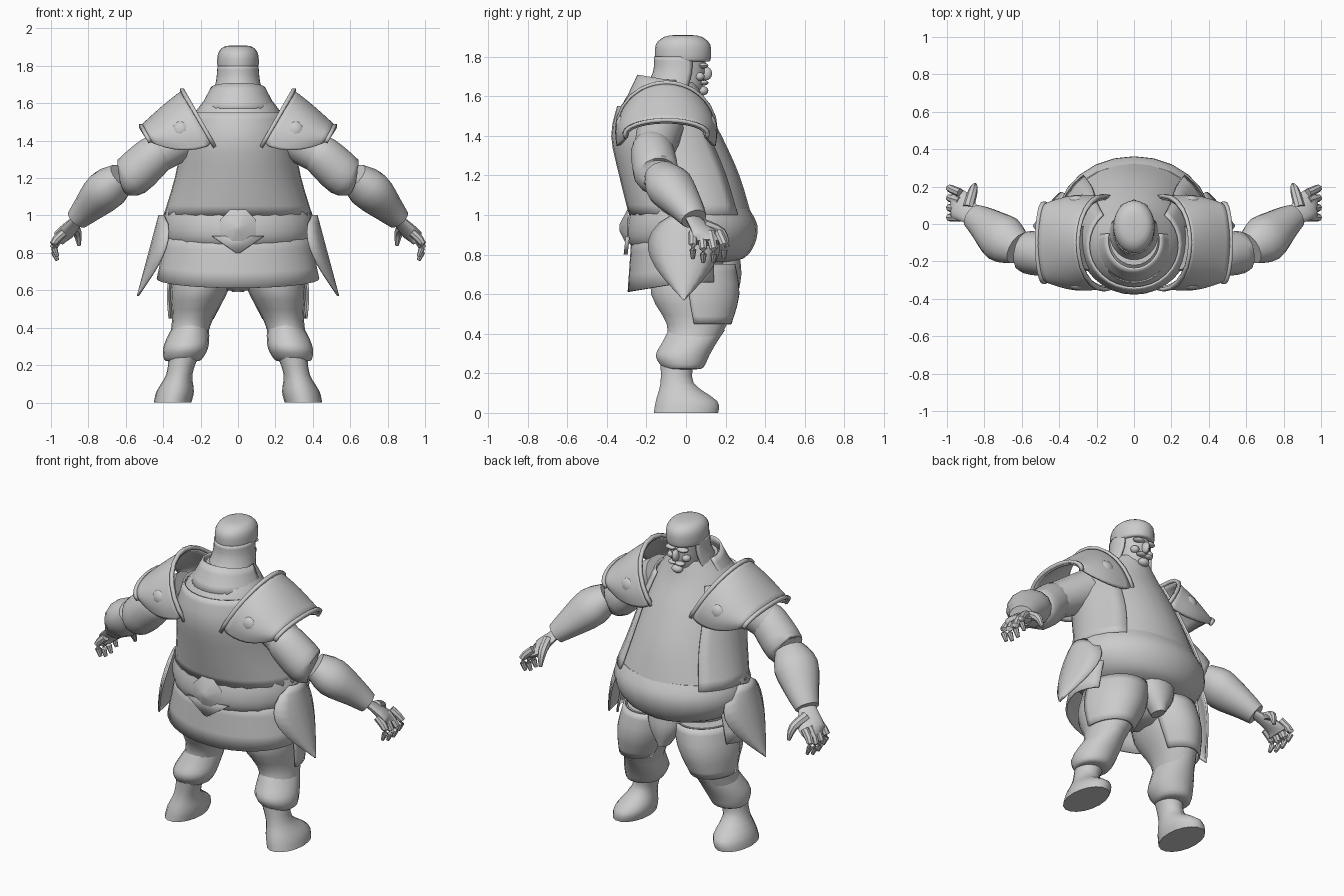
import bpy, bmesh, math
from mathutils import Vector, Matrix

cube = bpy.data.objects.get("Cube")
if cube:
    bpy.data.objects.remove(cube)

grey = bpy.data.materials.new("clay_grey")
grey.use_nodes = True
grey.diffuse_color = (0.6, 0.6, 0.6, 1)
grey.node_tree.nodes["Principled BSDF"].inputs["Base Color"].default_value = grey.diffuse_color
parts = []


def finish(name, bm, mirror=False, thick=0, subdivide=False):
    """Turn a bmesh into a part, with optional smoothing, shell and mirrored twin."""
    bmesh.ops.recalc_face_normals(bm, faces=bm.faces)
    mesh = bpy.data.meshes.new(name)
    bm.to_mesh(mesh)
    bm.free()
    mesh.materials.append(grey)
    part = bpy.data.objects.new(name, mesh)
    bpy.context.collection.objects.link(part)
    if subdivide:
        smoother = part.modifiers.new("Smooth", "SUBSURF")
        smoother.levels = smoother.render_levels = 2
    if thick:
        shell = part.modifiers.new("Shell", "SOLIDIFY")
        shell.thickness, shell.offset = thick, 0
    if mirror:
        part.modifiers.new("Mirror", "MIRROR")
    parts.append(part)


def skin(name, rows, closed=False, **options):
    """Join rows of points into a surface; closed rows get end caps."""
    bm = bmesh.new()
    grid = [[bm.verts.new(point) for point in row] for row in rows]
    for lower, upper in zip(grid, grid[1:]):
        for i in range(0 if closed else 1, len(lower)):
            bm.faces.new((lower[i - 1], lower[i], upper[i], upper[i - 1]))
    if closed:
        bm.faces.new(grid[0])
        bm.faces.new(grid[-1])
    finish(name, bm, **options)


def smooth(keys, steps=3):
    """Catmull-Rom interpolation through a few key tuples."""
    result = []
    padded = [keys[0], *keys, keys[-1]]
    for span in zip(padded, padded[1:], padded[2:], padded[3:]):
        for step in range(steps):
            t = step / steps
            result.append([b + t * (c - a + t * (2 * a - 5 * b + 4 * c - d + t * (3 * (b - c) + d - a))) / 2
                           for a, b, c, d in zip(*span)])
    return result + [keys[-1]]


def loft(name, keys, arc=None, grow=0, centre=lambda z: 0, drop=lambda z, s: 0, sides=24, **options):
    """Stack level ovals given as (height, half width, front y, back y)."""
    start, end = arc or (0, 360)
    angles = [math.radians(start + (end - start) * i / sides) for i in range(sides + 1 if arc else sides)]
    rows = []
    for z, width, front, back in smooth(keys):
        middle, depth = (front + back) / 2, (front - back) / 2 + grow
        rows.append([(centre(z) + (width + grow) * math.cos(a), middle + depth * math.sin(a),
                      z + drop(z, math.sin(a))) for a in angles])
    skin(name, rows, closed=not arc, **options)


def tube(name, keys, flat=1, sides=14):
    """Sweep an oval along a mirrored path of (x, y, z, radius)."""
    path = smooth(keys)
    rows = []
    for i, (x, y, z, radius) in enumerate(path):
        before, after = path[max(i - 1, 0)], path[min(i + 1, len(path) - 1)]
        along = (Vector(after[:3]) - Vector(before[:3])).normalized()
        across = Vector((0, 0, 1)).cross(along).normalized()
        other = along.cross(across) * flat
        angles = [math.tau * k / sides for k in range(sides)]
        rows.append([Vector((x, y, z)) + radius * (across * math.cos(a) + other * math.sin(a)) for a in angles])
    skin(name, rows, closed=True, mirror=True)


def blob(name, centre, size, **options):
    """Small ellipsoid."""
    bm = bmesh.new()
    bmesh.ops.create_uvsphere(bm, u_segments=12, v_segments=8, radius=1,
                              matrix=Matrix.LocRotScale(Vector(centre), None, Vector(size)))
    finish(name, bm, **options)


# Torso and the coat, which stays open over the belly
torso = [(1, .38, .33, -.27), (1.2, .32, .27, -.32), (1.4, .28, .18, -.36), (1.55, .23, .1, -.33), (1.67, .13, .06, -.22)]
loft("torso", torso)
loft("coat", torso[:-1], arc=(133, 407), grow=.012, thick=.012)
loft("coat_collar", [(1.57, .2, .09, -.31), (1.68, .14, .06, -.24)], arc=(165, 375), thick=.012,
     drop=lambda z, s: max(-s, 0) * max(z - 1.6, 0) / 3)

# Belt with the hanging belly, then the skirt and loincloth
loft("belt", [(1.03, .39, .32, -.28), (.95, .41, .36, -.3), (.86, .39, .35, -.29), (.78, .29, .29, -.2), (.75, .1, .15, -.1)])
loft("skirt", [(.9, .38, .28, -.27), (.66, .43, .28, -.29)], arc=(150, 390), thick=.01,
     drop=lambda z, s: min(s, 0) * (.9 - z) / 5)
loft("pelvis", [(.8, .3, .2, -.18), (.68, .22, .2, -.14), (.6, .07, .12, -.06)])
loft("loincloth", [(.8, .12, .27, .1), (.7, .1, .28, .12), (.59, .03, .26, .16)], sides=16)

# Buckle disc on the back with its pointed tab
bm = bmesh.new()
turn = Matrix.Translation((0, -.315, .935)) @ Matrix.Rotation(math.pi / 2, 4, "X") @ Matrix.Rotation(math.pi / 8, 4, "Z")
bmesh.ops.create_cone(bm, cap_ends=True, segments=8, radius1=.105, radius2=.02, depth=.04, matrix=turn)
finish("buckle", bm)
skin("buckle_tab", [[(-.14, -.295, .89), (.14, -.295, .89)], [(-.01, -.305, .8), (.01, -.305, .8)]], thick=.02)

# Leaf-shaped hip plates, curved around a central crest
rows = []
for s in [i / 10 for i in range(11)]:
    half = math.sin(math.pi * (.1 + .9 * s ** .8))
    rows.append([(.42 + .115 * s - .08 * half * t * t, .18 * half * t - .01, 1 - .43 * s)
                 for t in (-1, -.6, -.3, 0, .3, .6, 1)])
skin("hip_plates", rows, thick=.012, mirror=True)


# Legs lean outward toward the feet
def lean(z):
    return .35 - .24 * z


leg = dict(centre=lean, mirror=True, sides=18)
thigh = [(.75, .16, .23, -.17), (.6, .155, .25, -.18), (.45, .11, .21, -.1), (.35, .1, .15, -.1)]
loft("thighs", thigh, **leg)
loft("thigh_guards", thigh[:-1], arc=(-5, 150), grow=.014, thick=.012, **leg)
loft("knee_wraps", [(.42, .09, .2, -.09), (.36, .11, .16, -.12), (.29, .12, .12, -.155), (.23, .1, .09, -.12),
                    (.22, .07, .05, -.09)], **leg)
loft("boots", [(.25, .08, .04, -.13), (.15, .07, .04, -.13), (.06, .1, .16, -.155), (0, .1, .165, -.165)], **leg)


# Pauldrons: arches over the shoulder from the neck edge to the outer edge
def arch(angle, x, shift, reach, z, rise):
    s = math.sin(angle)
    return Vector((x + shift * s, -.1 - reach * math.cos(angle), z + rise * s))


angles = [math.radians(a) for a in range(-15, 196, 15)]
edges = [(.16, .14, .24, 1.43, .23), (.32, .06, .26, 1.39, .21), (.48, .04, .2, 1.41, .06)]
skin("pauldrons", [[arch(a, *edge) for edge in edges] for a in angles], thick=.02, subdivide=True, mirror=True)
for name, (x, shift, reach, z, rise) in (("pauldron_neck_rims", edges[0]), ("pauldron_outer_rims", edges[-1])):
    skin(name, [[arch(a, x, shift, reach, z, rise), arch(a, x, shift, reach + .02, z, rise + .02)] for a in angles],
         thick=.02, mirror=True)
for name, y in (("back_studs", -.32), ("front_studs", .12)):
    blob(name, (.305, y, 1.455), (.05, .035, .05), mirror=True)

# Arms: upper arm, padded sleeve, gauntlet
tube("upper_arms", [(.25, -.13, 1.44, .12), (.48, -.17, 1.3, .1)])
tube("sleeves", [(.41, -.17, 1.35, .09), (.45, -.17, 1.32, .11), (.57, -.15, 1.21, .115), (.61, -.14, 1.19, .08)])
tube("gauntlets", [(.62, -.13, 1.21, .09), (.7, -.08, 1.14, .13), (.8, 0, 1.04, .095), (.86, .04, .98, .07)], flat=.85)

# Hands
tube("palms", [(.85, .03, .99, .045), (.93, .1, .9, .08), (.96, .11, .86, .07)], flat=.4)
for i, finger in enumerate(("little", "ring", "middle", "index")):
    y, spread, tip = .035 + .044 * i, .008 * i, .75 + .02 * abs(i - 1.5)
    tube(finger + "_fingers", [(.93, y, .91, .023), (.985, y + spread, tip + .07, .021), (.965, y + spread, tip, .01)], sides=8)
tube("thumbs", [(.885, .09, .95, .03), (.86, .18, .91, .025), (.85, .21, .84, .01)], sides=8)

# Head: face, coif and cap
loft("head", [(1.6, .07, .06, -.09), (1.67, .085, .09, -.12), (1.8, .095, .1, -.14)])
loft("coif", [(1.8, .103, .09, -.155), (1.72, .11, .09, -.16), (1.62, .135, .07, -.21)], arc=(150, 390), thick=.014)
loft("cap", [(1.775, .1, .115, -.15), (1.79, .11, .125, -.155), (1.86, .108, .123, -.153), (1.9, .08, .08, -.11),
             (1.91, .03, .02, -.05)])
blob("nose", (0, .1, 1.715), (.02, .032, .035))
blob("brows", (.038, .088, 1.755), (.038, .025, .014), mirror=True)
blob("cheeks", (.05, .068, 1.7), (.026, .026, .022), mirror=True)
blob("moustache", (.024, .092, 1.668), (.032, .022, .013), mirror=True)
blob("chin_beard", (0, .085, 1.628), (.035, .028, .024))

# Smooth shading that keeps hard edges
bpy.ops.object.select_all(action="DESELECT")
for part in parts:
    part.select_set(True)
bpy.context.view_layer.objects.active = parts[0]
bpy.ops.object.shade_smooth_by_angle(angle=math.radians(40))
